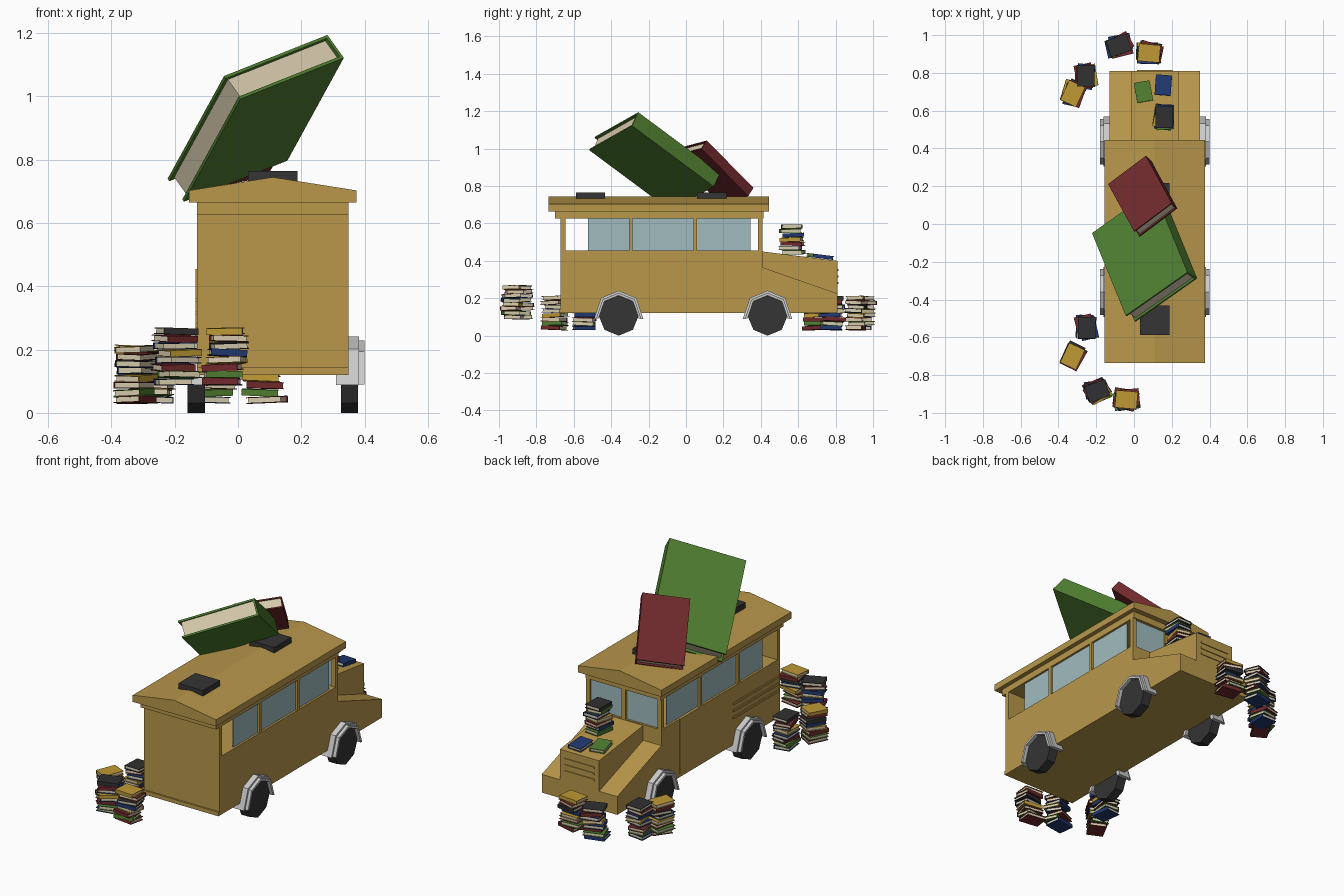
import bpy, math, random
from mathutils import Vector, Matrix, Euler

if "Cube" in bpy.data.objects:
    bpy.data.objects.remove(bpy.data.objects["Cube"])

random.seed(4)
CX = 0.11  # centre line of the bus


def mat(name, rgb):
    m = bpy.data.materials.new(name)
    m.diffuse_color = (*rgb, 1)
    m.use_nodes = True
    m.node_tree.nodes["Principled BSDF"].inputs["Base Color"].default_value = m.diffuse_color
    return m


TAN = mat("tan_paint", (0.48, 0.31, 0.07))
DARK = mat("dark_rubber", (0.035, 0.035, 0.035))
GLASS = mat("pale_glass", (0.35, 0.50, 0.52))
PAPER = mat("paper", (0.68, 0.60, 0.42))
COVERS = {
    "red": mat("red_cover", (0.16, 0.022, 0.025)),
    "green": mat("green_cover", (0.08, 0.21, 0.03)),
    "blue": mat("blue_cover", (0.015, 0.04, 0.16)),
    "yellow": mat("yellow_cover", (0.52, 0.32, 0.035)),
    "black": mat("black_cover", (0.03, 0.03, 0.032)),
}


def make(name, verts, faces, mats=(), ids=None):
    me = bpy.data.meshes.new(name)
    me.from_pydata(verts, [], faces)
    for m in mats:
        if m:
            me.materials.append(m)
    if ids:
        me.polygons.foreach_set("material_index", ids)
    ob = bpy.data.objects.new(name, me)
    bpy.context.collection.objects.link(ob)
    return ob


BOX_FACES = [(0, 1, 3, 2), (4, 6, 7, 5), (0, 4, 5, 1), (2, 3, 7, 6), (0, 2, 6, 4), (1, 5, 7, 3)]


def box_verts(x, y, z):
    return [(a, b, c) for a in x for b in y for c in z]


def box(name, x, y, z, m=TAN):
    return make(name, box_verts(x, y, z), BOX_FACES, [m])


def prism(name, pts, lo, hi, m=TAN, axis="x"):
    """Extrude a counter-clockwise profile along x (y,z points) or y (x,z points)."""
    n = len(pts)
    if axis == "x":
        v = [(lo, a, b) for a, b in pts] + [(hi, a, b) for a, b in pts]
    else:
        v = [(a, hi, b) for a, b in pts] + [(a, lo, b) for a, b in pts]
    f = [tuple(range(n))[::-1], tuple(range(n, 2 * n))]
    f += [(i, (i + 1) % n, n + (i + 1) % n, n + i) for i in range(n)]
    return make(name, v, f, [m])


def book(name, matrix, w, l, t, colour, cover, inset):
    """Two covers, a spine on +x and a paper block."""
    parts = [
        ((-w / 2, w / 2), (-l / 2, l / 2), (-t / 2, -t / 2 + cover)),
        ((-w / 2, w / 2), (-l / 2, l / 2), (t / 2 - cover, t / 2)),
        ((w / 2 - cover, w / 2), (-l / 2, l / 2), (-t / 2 + cover, t / 2 - cover)),
        ((-w / 2 + inset, w / 2 - cover), (-l / 2 + inset, l / 2 - inset), (-t / 2 + cover, t / 2 - cover)),
    ]
    verts, faces, ids = [], [], []
    for k, p in enumerate(parts):
        o = len(verts)
        verts += box_verts(*p)
        faces += [tuple(i + o for i in f) for f in BOX_FACES]
        ids += [int(k == 3)] * 6
    ob = make(name, verts, faces, [COVERS[colour], PAPER], ids)
    ob.matrix_world = matrix
    return ob


def frame(loc, u, v):
    u = Vector(u).normalized()
    n = u.cross(Vector(v)).normalized()
    m = Matrix((u, n.cross(u), n)).transposed().to_4x4()
    m.translation = loc
    return m


# Cabin: lower body, rear wall, window posts, top band
L, R = CX - 0.24, CX + 0.24
box("lower_body", (L, R), (-0.67, 0.41), (0.12, 0.455))
box("rear_wall", (L, R), (-0.67, -0.645), (0.455, 0.63))
box("rear_bumper", (L, R), (-0.678, -0.67), (0.12, 0.143))
box("top_band", (L, R), (-0.70, 0.415), (0.627, 0.668))
for s, side in ((-1, "left"), (1, "right")):
    xs = sorted((CX + s * 0.24, CX + s * 0.215))
    for i, (a, b) in enumerate(((-0.305, -0.287), (0.04, 0.058), (0.385, 0.41))):
        box(f"{side}_window_post_{i}", xs, (a, b), (0.455, 0.63))
    xg = sorted((CX + s * 0.224, CX + s * 0.228))
    box(f"{side}_window_glass", xg, (-0.525, 0.345), (0.45, 0.63), GLASS)
box("windscreen_post", (CX - 0.012, CX + 0.012), (0.388, 0.41), (0.455, 0.63))
box("windscreen_glass", (L + 0.02, R - 0.02), (0.392, 0.398), (0.45, 0.63), GLASS)

# Pitched roof with overhang and two hatches
e = 0.265
prism("roof", [(CX - e, 0.665), (CX + e, 0.665), (CX + e, 0.703), (CX, 0.745), (CX - e, 0.703)],
      -0.735, 0.445, axis="y")
for i, y in enumerate((-0.51, 0.138)):
    box(f"roof_hatch_{i}", (CX - 0.078, CX + 0.078), (y - 0.078, y + 0.078), (0.732, 0.765), DARK)

# Nose: full-width sloped fender, narrower bonnet, grille slats
prism("front_fender", [(0.41, 0.12), (0.81, 0.12), (0.81, 0.225), (0.41, 0.365)], L, R)
prism("bonnet", [(0.41, 0.2), (0.81, 0.2), (0.81, 0.40), (0.41, 0.45)], CX - 0.125, CX + 0.125)
for i in range(3):
    z = 0.275 + i * 0.035
    box(f"grille_slat_{i}", (CX - 0.095, CX + 0.095), (0.81, 0.815), (z, z + 0.012))

# Left side door and trim rails
box("door_panel", (L - 0.004, L), (0.075, 0.245), (0.14, 0.455))
for i, z in enumerate((0.27, 0.31, 0.35)):
    box(f"side_rail_{i}", (L - 0.005, L), (-0.66, -0.24), (z, z + 0.012))

# Wheels (octagons) and grey wheel arches
ZC = 0.107


def ring(r, y, steps):
    return [(y + r * math.cos(math.radians(a)), ZC + r * math.sin(math.radians(a))) for a in steps]


for s, side in ((-1, "left"), (1, "right")):
    for y, end in ((-0.36, "rear"), (0.436, "front")):
        xs = sorted((CX + s * 0.215, CX + s * 0.27))
        prism(f"{side}_{end}_wheel", ring(ZC, y, range(0, 360, 45)), *xs, DARK)
        for r0, r1, x, nm in ((0.112, 0.134, 0.272, "inner"), (0.108, 0.122, 0.29, "outer")):
            arc = [-8, 45, 90, 135, 188]
            pts = ring(r1, y, arc) + ring(r0, y, arc[::-1])
            xs = sorted((CX + s * 0.2, CX + s * x))
            prism(f"{side}_{end}_arch_{nm}", pts, *xs, None)

# Two giant books leaning on the roof
book("giant_green_book", frame((0.056, -0.168, 0.931), (0.327, 0.23, 0.13), (0.192, -0.427, 0.33)),
     0.42, 0.573, 0.095, "green", 0.01, 0.014)
book("giant_red_book", frame((0.046, 0.147, 0.875), (0.2, 0.15, 0.04), (0.137, -0.25, 0.253)),
     0.253, 0.381, 0.06, "red", 0.007, 0.01)

# Untidy stacks of small books on the ground and on the bonnet
YEL = ["red", "green", "red", "yellow", "blue", "black", "red", "yellow"]
BLK = ["blue", "green", "red", "blue", "yellow", "blue", "red", "black"]
T = 0.0228


def stack(name, x, y, z, deg, colours):
    for i, c in enumerate(colours):
        last = i == len(colours) - 1
        j = 0 if last else 1
        a = deg + j * random.uniform(-14, 14) + random.choice((0, 180))
        rot = Euler((random.uniform(-0.05, 0.05), random.uniform(-0.05, 0.05), math.radians(a)))
        p = Vector((x + j * random.uniform(-0.012, 0.012), y + j * random.uniform(-0.012, 0.012), z + (i + 0.5) * T))
        book(f"{name}_book_{i}", Matrix.Translation(p) @ rot.to_matrix().to_4x4(),
             0.092, 0.115, T - 0.002, c, 0.003, 0.005)


STACKS = [
    (-0.08, 0.945, 0.03, 110, BLK), (0.08, 0.905, 0.03, 85, YEL),
    (-0.255, 0.785, 0.03, 0, BLK), (-0.325, 0.69, 0.03, -25, YEL),
    (-0.25, -0.55, 0.03, 0, BLK), (-0.325, -0.70, 0.03, -25, YEL),
    (-0.195, -0.885, 0.087, 110, BLK), (-0.04, -0.93, 0.087, 85, YEL),
    (0.16, 0.565, 0.435, 0, ["green", "blue", "red", "yellow", "blue", "green", "black"]),
]
for i, s in enumerate(STACKS):
    stack(f"stack_{i}", *s)
for c, x, y, deg in (("green", 0.05, 0.70, 10), ("blue", 0.155, 0.735, -4)):
    m = (Matrix.Translation((x, y, 0.45 - (y - 0.41) * 0.125 + 0.012))
         @ Matrix.Rotation(-0.124, 4, "X") @ Matrix.Rotation(math.radians(deg), 4, "Z"))
    book(f"loose_{c}_book", m, 0.085, 0.107, 0.02, c, 0.003, 0.005)
